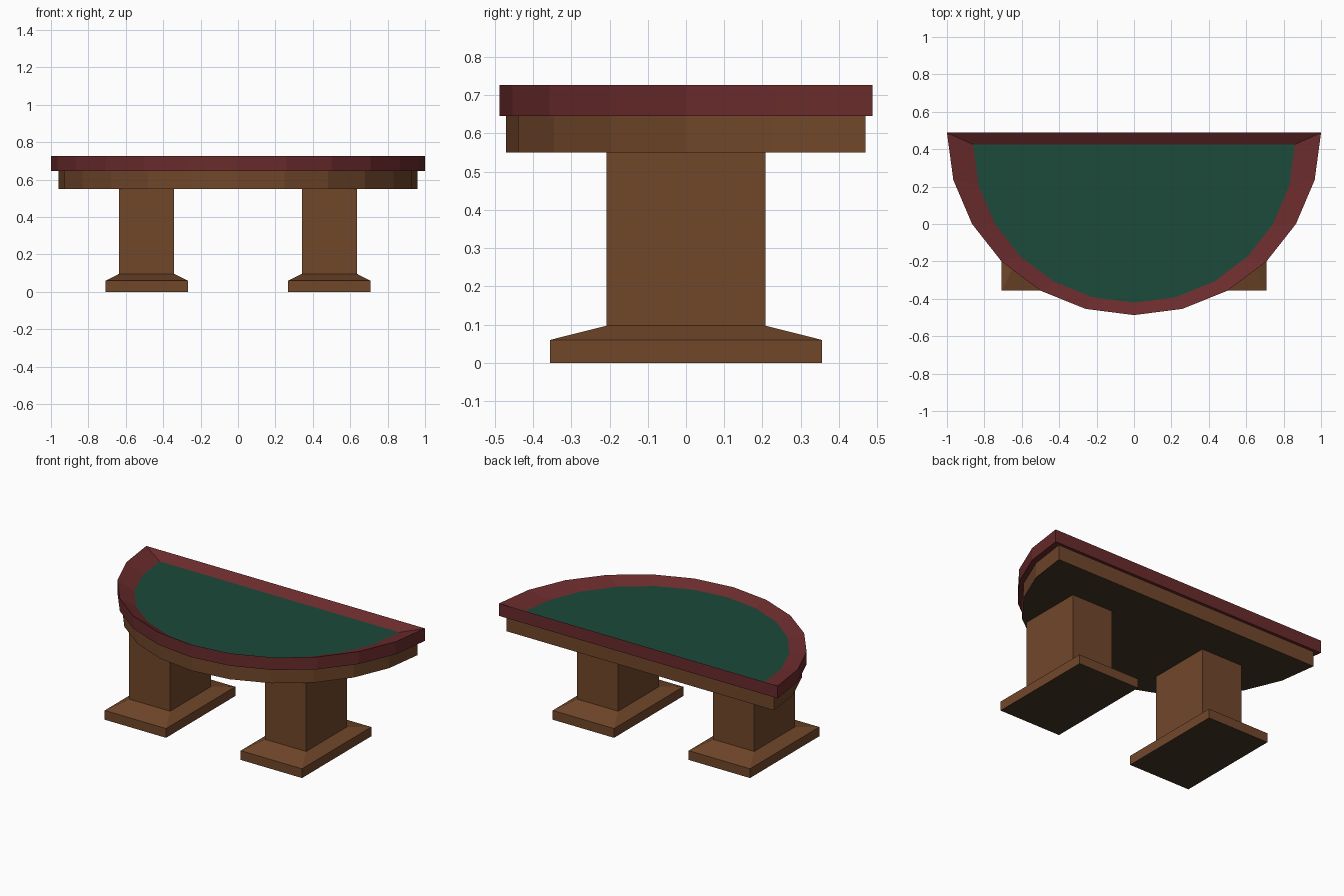
import bpy, bmesh, math

cube = bpy.data.objects.get("Cube")
if cube:
    bpy.data.objects.remove(cube, do_unlink=True)


def material(name, rgb):
    m = bpy.data.materials.new(name)
    m.use_nodes = True
    m.diffuse_color = (*rgb, 1)
    m.node_tree.nodes["Principled BSDF"].inputs["Base Color"].default_value = (*rgb, 1)
    return m


wood = material("brown_wood", (0.165, 0.063, 0.023))
underside = material("dark_underside", (0.06, 0.037, 0.021))
leather = material("dark_red_leather", (0.144, 0.024, 0.025))
felt = material("green_felt", (0.011, 0.07, 0.041))


def half_oval(rx, ry, back, z, steps=12):
    """Half oval outline with its straight edge at y = back, bulging to the front."""
    angles = [math.pi * i / steps for i in range(steps + 1)]
    return [(-rx * math.cos(a), back - ry * math.sin(a), z) for a in angles]


def rectangle(cx, hx, hy, z):
    return [(cx + sx * hx, sy * hy, z) for sx, sy in ((-1, -1), (1, -1), (1, 1), (-1, 1))]


def loft(name, outlines, bottom, sides, top):
    """Closed solid through stacked outlines, with materials for bottom, sides and top."""
    bm = bmesh.new()
    rings = [[bm.verts.new(p) for p in outline] for outline in outlines]
    bm.faces.new(rings[0][::-1]).material_index = 0
    for low, high in zip(rings, rings[1:]):
        for i in range(len(low)):
            j = (i + 1) % len(low)
            bm.faces.new((low[i], low[j], high[j], high[i])).material_index = 1
    bm.faces.new(rings[-1]).material_index = 2
    bm.normal_update()
    mesh = bpy.data.meshes.new(name)
    for m in (bottom, sides, top):
        mesh.materials.append(m)
    bm.to_mesh(mesh)
    bm.free()
    obj = bpy.data.objects.new(name, mesh)
    bpy.context.collection.objects.link(obj)


# Padded rim sloping down to the recessed felt playing surface
loft("table_top", [half_oval(1, 0.975, 0.488, 0.646),
                   half_oval(1, 0.975, 0.488, 0.727),
                   half_oval(0.86, 0.845, 0.425, 0.688)], leather, leather, felt)

# Wooden apron under the top
loft("apron", [half_oval(0.96, 0.94, 0.469, 0.55),
               half_oval(0.96, 0.94, 0.469, 0.646)], underside, wood, wood)

# Two pedestals: flat foot, sloped shoulder, square pillar
for side, sign in (("left", 1), ("right", -1)):
    cx = sign * 0.488
    loft(side + "_pedestal", [rectangle(cx, 0.22, 0.355, 0),
                              rectangle(cx, 0.22, 0.355, 0.06),
                              rectangle(cx, 0.147, 0.208, 0.097),
                              rectangle(cx, 0.147, 0.208, 0.55)], underside, wood, wood)
